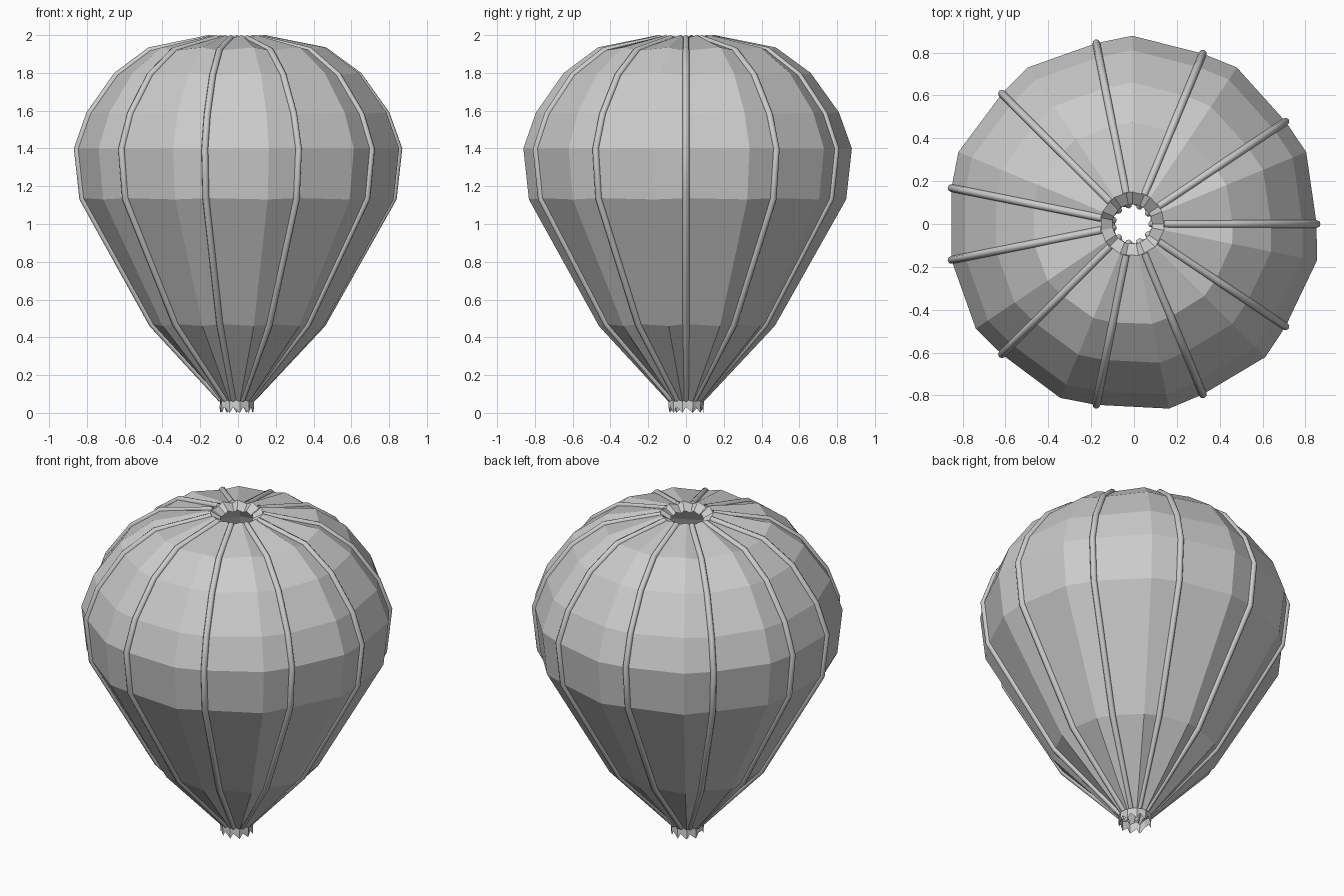
import bpy, bmesh, math
from mathutils import Vector

if "Cube" in bpy.data.objects:
    bpy.data.objects.remove(bpy.data.objects["Cube"])

mat = bpy.data.materials.new("balloon grey")
mat.diffuse_color = (0.6, 0.6, 0.6, 1)
mat.use_nodes = True
mat.node_tree.nodes["Principled BSDF"].inputs["Base Color"].default_value = mat.diffuse_color

CX = -0.008          # axis offset so the bounds are centred
TUBE = 0.018         # seam tube radius

# envelope profile (radius, height), bottom to top
profile = [(0.095, 0.06), (0.47, 0.46), (0.848, 1.13), (0.878, 1.40),
           (0.81, 1.59), (0.66, 1.80), (0.475, 1.935), (0.15, 2.0)]

# seams every 3/32 of a turn, with one short gap at the left
seams = [33.75 * k for k in range(6)] + [191.25 + 33.75 * k for k in range(5)]
mids = [s + 22.5 for s in seams if s != 168.75]


def normal(i):
    a = Vector(profile[max(i - 1, 0)])
    b = Vector(profile[min(i + 1, len(profile) - 1)])
    t = (b - a).normalized()
    return Vector((t.y, -t.x))


def place(r, z, deg):
    a = math.radians(deg)
    return Vector((CX + r * math.cos(a), r * math.sin(a), z))


def finish(bm, name, smooth):
    bmesh.ops.recalc_face_normals(bm, faces=bm.faces)
    me = bpy.data.meshes.new(name)
    bm.to_mesh(me)
    bm.free()
    me.materials.append(mat)
    for p in me.polygons:
        p.use_smooth = smooth
    ob = bpy.data.objects.new(name, me)
    bpy.context.collection.objects.link(ob)


# fabric shell: seam columns are pulled in, mid columns sit on the profile
bm = bmesh.new()
columns = []
for deg, is_seam in sorted([(s, True) for s in seams] + [(m, False) for m in mids]):
    pts = [(0.092, 0.032 if is_seam else 0.0)]
    for i, p in enumerate(profile):
        q = Vector(p) - normal(i) * (TUBE if is_seam else 0.0)
        pts.append((q.x, q.y))
    pts.append((0.093, 1.95 if is_seam else 1.965))
    columns.append([bm.verts.new(place(r, z, deg)) for r, z in pts])
for c, d in zip(columns, columns[1:] + columns[:1]):
    for i in range(len(c) - 1):
        bm.faces.new((c[i], d[i], d[i + 1], c[i + 1]))
finish(bm, "envelope_fabric", False)

# round seam tubes running from the mouth to the crown
bm = bmesh.new()
SIDES = 8
for deg in seams:
    a = math.radians(deg)
    side = Vector((-math.sin(a), math.cos(a), 0))
    rings = []
    for i, p in enumerate(profile):
        n = normal(i)
        rad = 0.014 if i == 0 else TUBE
        c = Vector(p) - n * rad
        out = Vector((n.x * math.cos(a), n.x * math.sin(a), n.y))
        base = place(c.x, c.y, deg)
        rings.append([bm.verts.new(base + rad * (out * math.cos(t) + side * math.sin(t)))
                      for t in (2 * math.pi * k / SIDES for k in range(SIDES))])
    for r0, r1 in zip(rings, rings[1:]):
        for k in range(SIDES):
            m = (k + 1) % SIDES
            bm.faces.new((r0[k], r0[m], r1[m], r1[k]))
finish(bm, "seam_tubes", True)
